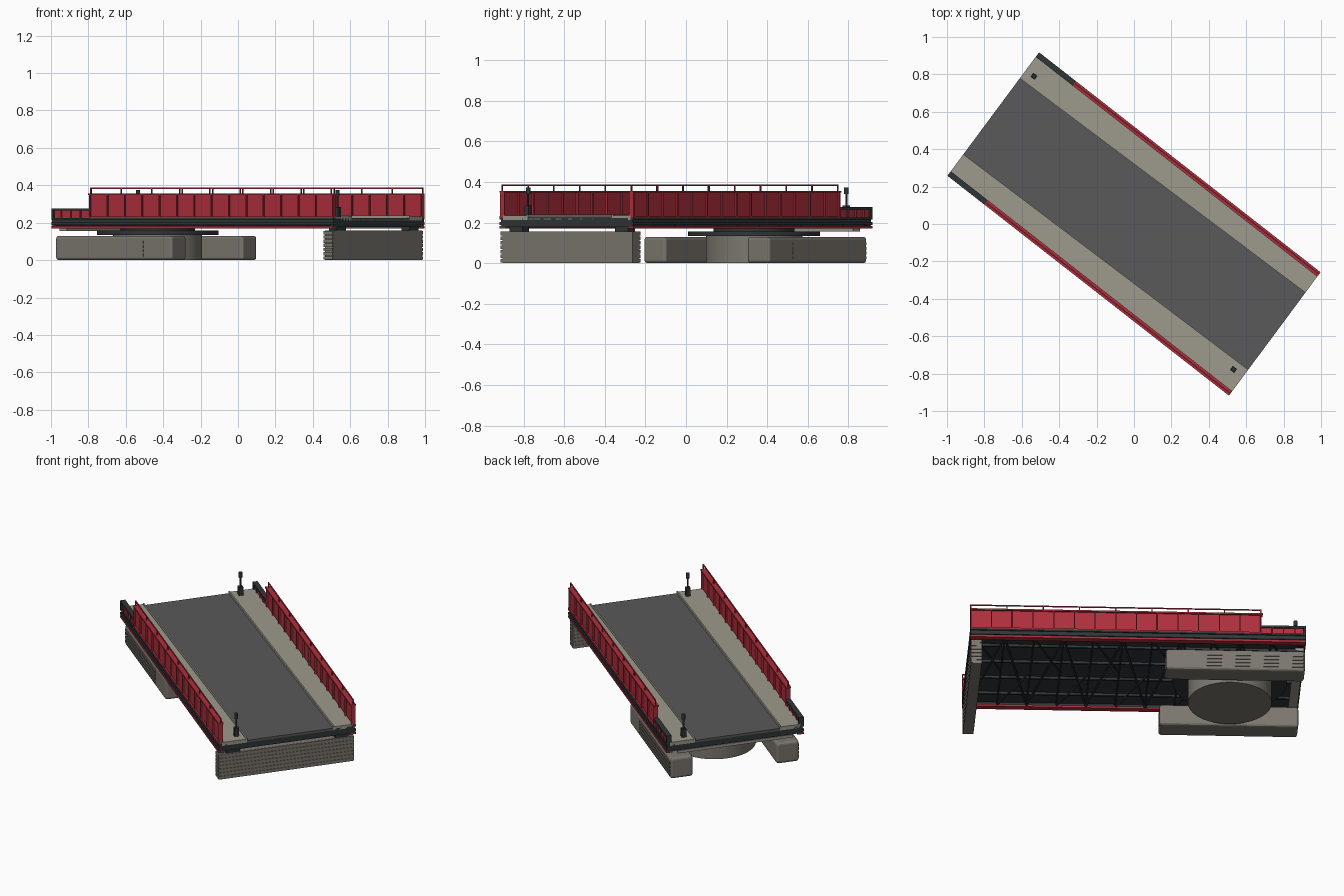
import bpy, bmesh
from mathutils import Vector

if "Cube" in bpy.data.objects:
    bpy.data.objects.remove(bpy.data.objects["Cube"])

# Skewed bridge frame: u runs along the span, v across it
U, V = Vector((0.788, -0.6155, 0)), Vector((0.596, 0.803, 0))
L, W = 0.955, 0.411


def material(name, rgb):
    m = bpy.data.materials.new(name)
    m.diffuse_color = (*rgb, 1)
    m.use_nodes = True
    m.node_tree.nodes["Principled BSDF"].inputs["Base Color"].default_value = m.diffuse_color
    return m


RED = material("red_paint", (0.42, 0.028, 0.045))
DARK = material("dark_steel", (0.03, 0.036, 0.038))
ROAD = material("asphalt", (0.1, 0.1, 0.1))
WALK = material("walkway", (0.34, 0.32, 0.265))
STONE = material("stone", (0.2, 0.185, 0.16))


def part(name, prisms, mat):
    """One object from prisms: (uv corner list, z0, z1)."""
    bm = bmesh.new()
    for pts, z0, z1 in prisms:
        lo, hi = [[bm.verts.new(U * u + V * v + Vector((0, 0, z))) for u, v in pts] for z in (z0, z1)]
        n = len(pts)
        bm.faces.new(lo[::-1])
        bm.faces.new(hi)
        for i in range(n):
            j = (i + 1) % n
            bm.faces.new((lo[i], lo[j], hi[j], hi[i]))
    bmesh.ops.recalc_face_normals(bm, faces=bm.faces[:])
    me = bpy.data.meshes.new(name)
    bm.to_mesh(me)
    bm.free()
    me.materials.append(mat)
    ob = bpy.data.objects.new(name, me)
    bpy.context.collection.objects.link(ob)
    return ob


def box(u0, u1, v0, v1, z0, z1):
    return [(u0, v0), (u1, v0), (u1, v1), (u0, v1)], z0, z1


def bar(p, q, w, z0, z1):
    p, q = Vector(p), Vector(q)
    d = (q - p).normalized() * w / 2
    n = Vector((-d.y, d.x))
    return [tuple(c) for c in (p - n, q - n, q + n, p + n)], z0, z1


def cylinder(name, x, y, r, z0, z1, mat, sides=64):
    bpy.ops.mesh.primitive_cylinder_add(vertices=sides, radius=r, depth=z1 - z0, location=(x, y, (z0 + z1) / 2))
    ob = bpy.context.object
    ob.name = name
    ob.data.materials.append(mat)
    bpy.ops.object.shade_smooth_by_angle()


# Deck: roadway runs slightly askew between tapering walkways
road = [(-L, -0.27), (L, -0.24), (L, 0.277), (-L, 0.24)]
part("roadway", [(road, 0.212, 0.226)], ROAD)
part("walkways", [([(-L, -0.39), (L, -0.39), (L, -0.24), (-L, -0.27)], 0.212, 0.234),
                  ([(-L, 0.24), (L, 0.277), (L, 0.39), (-L, 0.39)], 0.212, 0.234)], WALK)
part("kerbs", [bar((-L, -0.272), (L, -0.242), 0.008, 0.22, 0.239),
               bar((-L, 0.242), (L, 0.279), 0.008, 0.22, 0.239)], WALK)
part("deck_plate", [box(-L, L, -0.39, 0.39, 0.203, 0.212)], DARK)
part("deck_end_beams", [box(s * L, s * (L - 0.02), -0.4, 0.4, 0.178, 0.222) for s in (-1, 1)], DARK)

# Side girders, built once per side
start = -0.70
bays = 14
step = (L - 0.006 - start) / bays
for s, side in ((-1, "front"), (1, "back")):
    def sbox(u0, u1, v0, v1, z0, z1):
        return box(u0, u1, s * v0, s * v1, z0, z1)

    part(side + "_edge_beam", [sbox(-L, L, 0.388, 0.404, 0.185, 0.226),
                               sbox(-L, L, 0.388, W, 0.216, 0.226),
                               sbox(-L, L, 0.388, W, 0.188, 0.203)], DARK)
    part(side + "_bottom_flange", [sbox(-L, L, 0.375, W, 0.17, 0.183)], RED)
    # tall web with flange and stiffeners
    tall = [sbox(start, L, 0.393, 0.401, 0.22, 0.35),
            sbox(start - 0.008, L, 0.381, W, 0.347, 0.356),
            sbox(start, L, 0.383, W, 0.226, 0.233)]
    for i in range(bays + 1):
        u = start + 0.003 + i * step
        tall.append(sbox(u - 0.003, u + 0.003, 0.383, W - 0.001, 0.226, 0.35))
    part(side + "_girder_web", tall, RED)
    # handrail above the girder
    rail = [sbox(start, L, 0.394, 0.4, 0.381, 0.387)]
    for i in range(9):
        u = start + 0.003 + i * (L - start - 0.006) / 8
        rail.append(sbox(u - 0.003, u + 0.003, 0.394, 0.4, 0.354, 0.384))
    part(side + "_handrail", rail, RED)
    # low section at the pivot end
    low = [sbox(-L + 0.01, start, 0.392, 0.402, 0.22, 0.266)]
    low += [sbox(u, u + 0.006, 0.384, W - 0.001, 0.226, 0.266) for u in (-0.895, -0.83, -0.765)]
    part(side + "_low_web", low, RED)
    part(side + "_low_cap", [sbox(-L, start, 0.381, W, 0.264, 0.277),
                             sbox(-L, -L + 0.014, 0.381, W, 0.22, 0.27)], DARK)

# Underside framing
frame = []
n = 11
cell = 2 * (L - 0.03) / n
for i in range(n + 1):
    u = -L + 0.03 + i * cell
    frame.append(box(u - 0.004, u + 0.004, -0.385, 0.385, 0.183, 0.204))
    if i < n:
        a, b = (-0.38, 0.38) if i % 2 else (0.38, -0.38)
        frame.append(bar((u, a), (u + cell, b), 0.01, 0.176, 0.186))
        frame.append(bar((u, 0), (u + cell, a), 0.008, 0.177, 0.185))
part("cross_bracing", frame, DARK)
part("stringers", [box(-L + 0.03, L - 0.03, v - 0.005, v + 0.005, 0.188, 0.204)
                   for v in (-0.27, -0.09, 0.09, 0.27)], DARK)

# Far pier with coursed ends and bearings
courses = [box(0.892, 0.948, -0.398, 0.398, 0, 0.157)]
for i in range(7):
    z = i * 0.0224
    courses.append(box(0.889, 0.951, -0.409, 0.402, z + 0.003, z + 0.0205))
part("end_pier", courses, STONE)
part("pier_bearings", [box(0.89, 0.945, v - 0.04, v + 0.04, 0.155, 0.18) for v in (-0.32, 0.33)], DARK)

# Pivot pier, turntable and guide walls
cx, cy = (U * -0.545).xy
cylinder("pivot_pier", cx, cy, 0.238, 0, 0.135, STONE)
cylinder("turntable_ring", cx, cy, 0.325, 0.135, 0.157, DARK)
cylinder("turntable_hub", cx, cy, 0.2, 0.155, 0.205, DARK)
for s, side in ((-1, "front"), (1, "back")):
    wall = part(side + "_guide_wall", [box(-0.95, -0.16, s * 0.25, s * 0.385, 0, 0.13)], STONE)
    bev = wall.modifiers.new("round_edges", "BEVEL")
    bev.width = 0.015
    bev.segments = 3
    # timber courses on the outer face
    part(side + "_guide_wall_timbers",
         [box(-0.94, -0.35, s * 0.38, s * 0.388, z, z + 0.014) for z in (0.02, 0.043, 0.066, 0.089)], STONE)
part("abutment_beam", [box(-0.948, -0.895, -0.35, 0.34, 0.155, 0.172)], WALK)
part("end_bearings", [box(-0.94, -0.9, v - 0.03, v + 0.03, 0.17, 0.205) for v in (-0.25, 0.25)], DARK)

# Signal posts on the wide walkway corners
for i, (x, y) in enumerate(((-0.535, 0.79), (0.532, -0.778)), 1):
    u, v = 0.803 * x - 0.596 * y, 0.788 * y + 0.6155 * x
    part(f"signal_box_{i}", [box(u - 0.014, u + 0.014, v - 0.013, v + 0.013, 0.23, 0.285)], DARK)
    cylinder(f"signal_pole_{i}", x, y, 0.005, 0.28, 0.35, DARK, 12)
    cylinder(f"signal_head_{i}", x, y, 0.011, 0.342, 0.374, DARK, 16)
